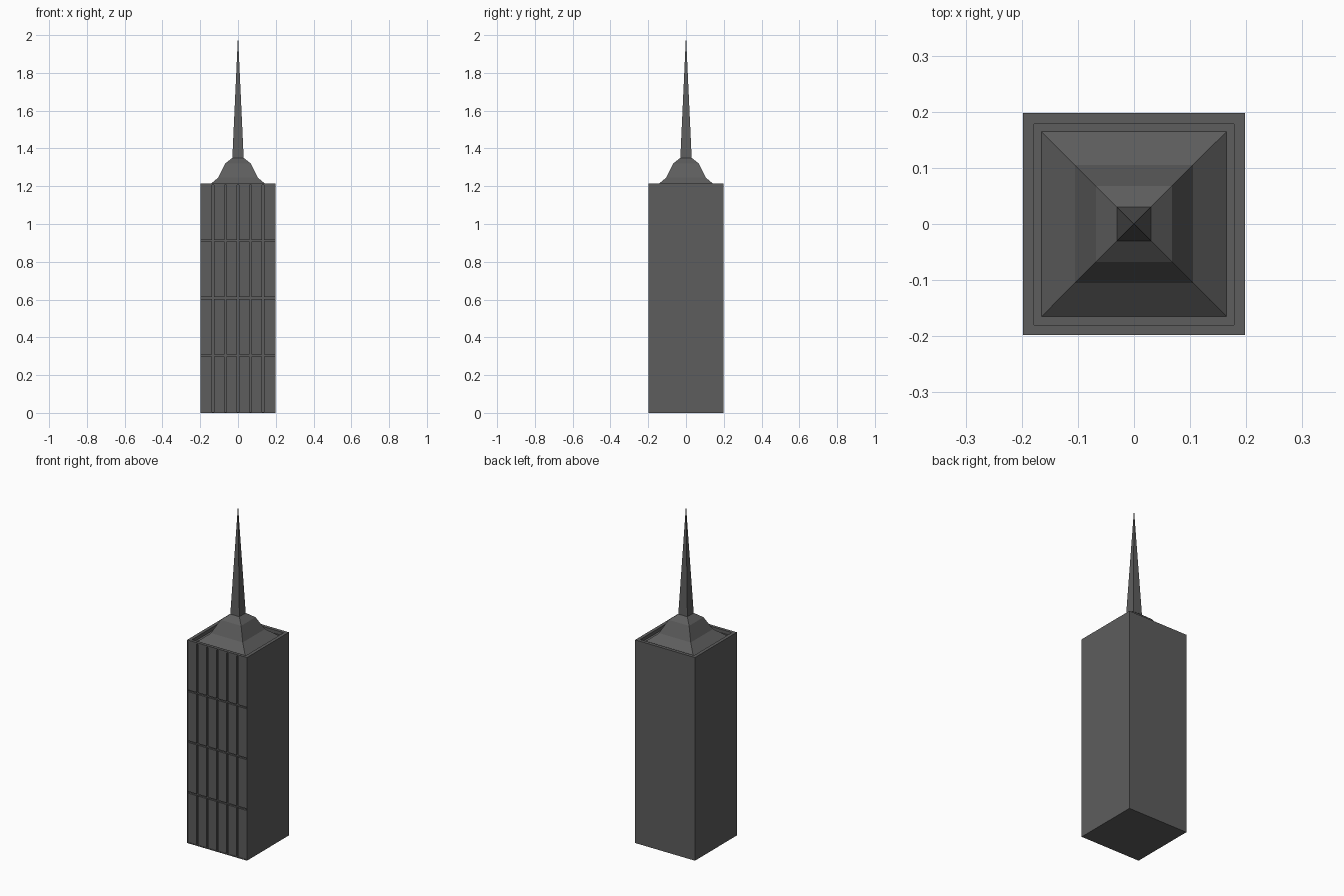
import bpy, bmesh

if "Cube" in bpy.data.objects:
    bpy.data.objects.remove(bpy.data.objects["Cube"])

H = 0.198       # half width of the tower
TOP = 1.215     # parapet height
ROOF = 1.195    # sunken roof level

dark = bpy.data.materials.new("dark_grey")
dark.diffuse_color = (0.11, 0.11, 0.11, 1)
dark.use_nodes = True
dark.node_tree.nodes["Principled BSDF"].inputs["Base Color"].default_value = dark.diffuse_color


def make(name, bm):
    bmesh.ops.recalc_face_normals(bm, faces=bm.faces)
    me = bpy.data.meshes.new(name)
    bm.to_mesh(me)
    bm.free()
    me.materials.append(dark)
    ob = bpy.data.objects.new(name, me)
    bpy.context.collection.objects.link(ob)
    return ob


def add_box(bm, lo, hi):
    vs = bmesh.ops.create_cube(bm, size=1)["verts"]
    for v in vs:
        for i in range(3):
            v.co[i] = hi[i] if v.co[i] > 0 else lo[i]


def box(name, lo, hi):
    bm = bmesh.new()
    add_box(bm, lo, hi)
    return make(name, bm)


def square_loft(name, profile):
    """Stack square rings of (half width, height) into a closed solid."""
    bm = bmesh.new()
    rings = []
    for r, z in profile:
        if r == 0:
            rings.append([bm.verts.new((0, 0, z))] * 4)
        else:
            rings.append([bm.verts.new((x * r, y * r, z))
                          for x, y in ((-1, -1), (1, -1), (1, 1), (-1, 1))])
    for a, b in zip(rings, rings[1:]):
        for i in range(4):
            j = (i + 1) % 4
            bm.faces.new(list(dict.fromkeys((a[i], a[j], b[j], b[i]))))
    bm.faces.new(rings[0])
    if profile[-1][0] > 0:
        bm.faces.new(rings[-1])
    return make(name, bm)


# Tower core
box("tower_core", (-H, -0.185, 0), (H, H, ROOF))

# Parapet around the sunken roof
bm = bmesh.new()
add_box(bm, (-H, 0.178, ROOF), (H, H, TOP))
add_box(bm, (-H, -H, 1.207), (H, -0.180, TOP))
add_box(bm, (-H, -0.185, ROOF), (H, -0.180, 1.207))
for s in (-1, 1):
    xs = sorted((s * 0.178, s * H))
    add_box(bm, (xs[0], -0.180, ROOF), (xs[1], 0.178, TOP))
make("parapet", bm)

# Thin frame that closes the facade grooves at the sides and base
FIN = 0.003
bm = bmesh.new()
for s in (-1, 1):
    xs = sorted((s * (H - FIN), s * H))
    add_box(bm, (xs[0], -H, 0), (xs[1], -0.185, 1.207))
add_box(bm, (-H + FIN, -H, 0), (H - FIN, -0.185, 0.006))
make("facade_frame", bm)

# Facade panels: six columns by four rows with narrow grooves between
COLS, ROWS, GAP = 6, 4, 0.010
pw, ph = 2 * H / COLS, TOP / ROWS
bm = bmesh.new()
for c in range(COLS):
    for r in range(ROWS):
        x0 = -H + c * pw + (GAP / 2 if c else FIN)
        x1 = -H + (c + 1) * pw - (GAP / 2 if c < COLS - 1 else FIN)
        z0 = r * ph + (GAP / 2 if r else 0.006)
        z1 = (r + 1) * ph - (GAP / 2 if r < ROWS - 1 else 0.008)
        add_box(bm, (x0, -0.196, z0), (x1, -0.184, z1))
make("facade_panels", bm)

# Stepped pyramid roof and needle spire
square_loft("roof_crown", [(0.165, ROOF), (0.105, 1.245), (0.068, 1.32), (0.03, 1.35)])
square_loft("spire", [(0.03, 1.35), (0, 2.0)])
